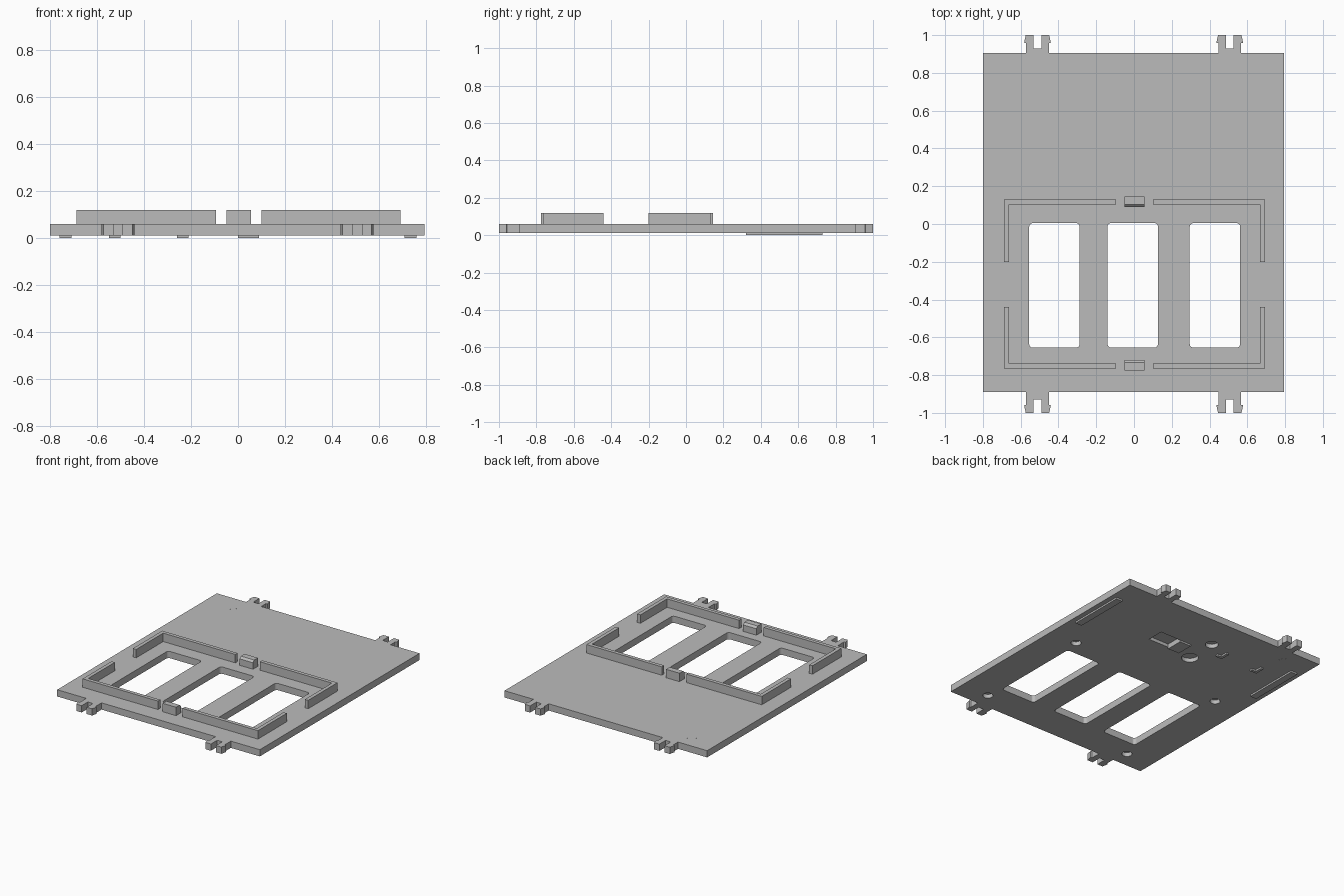
import bpy, bmesh
from math import cos, sin, pi

if "Cube" in bpy.data.objects:
    bpy.data.objects.remove(bpy.data.objects["Cube"])

grey = bpy.data.materials.new("plain grey")
grey.use_nodes = True
COLOUR = (0.5, 0.5, 0.5, 1)
grey.diffuse_color = COLOUR
grey.node_tree.nodes["Principled BSDF"].inputs["Base Color"].default_value = COLOUR

BOTTOM, TOP, RIM = 0.012, 0.06, 0.12


def prism(name, outline, z0, z1):
    """Extrude a flat outline from z0 up to z1."""
    bm = bmesh.new()
    face = bm.faces.new([bm.verts.new((x, y, z0)) for x, y in outline])
    up = bmesh.ops.extrude_face_region(bm, geom=[face])["geom"]
    bmesh.ops.translate(bm, vec=(0, 0, z1 - z0),
                        verts=[v for v in up if isinstance(v, bmesh.types.BMVert)])
    bmesh.ops.recalc_face_normals(bm, faces=bm.faces)
    mesh = bpy.data.meshes.new(name)
    bm.to_mesh(mesh)
    bm.free()
    mesh.materials.append(grey)
    ob = bpy.data.objects.new(name, mesh)
    bpy.context.collection.objects.link(ob)
    return ob


def rect(x0, x1, y0, y1):
    return [(x0, y0), (x1, y0), (x1, y1), (x0, y1)]


def circle(x, y, r, n=32):
    return [(x + r * cos(2 * pi * i / n), y + r * sin(2 * pi * i / n)) for i in range(n)]


def rounded(x0, x1, y0, y1, r, n=5):
    pts = []
    corners = [(x1 - r, y1 - r), (x0 + r, y1 - r), (x0 + r, y0 + r), (x1 - r, y0 + r)]
    for q, (cx, cy) in enumerate(corners):
        for i in range(n + 1):
            a = (q + i / n) * pi / 2
            pts.append((cx + r * cos(a), cy + r * sin(a)))
    return pts


# Base plate
plate = prism("base_plate", rect(-0.8, 0.795, -0.89, 0.905), BOTTOM, TOP)


def cut(name, outline, z0, z1):
    cutter = prism(name, outline, z0, z1)
    cutter.hide_render = True
    cutter.hide_viewport = True
    cutter.display_type = 'WIRE'
    mod = plate.modifiers.new(name, 'BOOLEAN')
    mod.operation = 'DIFFERENCE'
    mod.solver = 'EXACT'
    mod.object = cutter


# Three window openings
for i, x in enumerate((-0.555, -0.14, 0.295)):
    cut(f"window_cutter_{i}", rounded(x, x + 0.267, -0.655, 0.005, 0.02), -0.1, 0.2)

# Blind holes in the underside
holes = [(x, y, 0.033) for x in (-0.59, 0.58) for y in (-0.775, 0.11)]
holes += [(-0.105, 0.655, 0.042), (-0.105, 0.435, 0.055)]
for i, (x, y, r) in enumerate(holes):
    cut(f"hole_cutter_{i}", circle(x, y, r), -0.1, 0.04)

# Lever recess in the underside
cut("recess_cutter", rect(0.09, 0.25, 0.45, 0.57), -0.1, 0.035)

# Underside pads
prism("lever_pad", rect(0.0, 0.09, 0.45, 0.57), 0, BOTTOM)
for side, x in (("left", 0.71), ("right", -0.76)):
    prism(f"{side}_foot_rail", rect(x, x + 0.05, 0.32, 0.73), 0, BOTTOM)
for i, x in enumerate((-0.26, -0.55)):
    prism(f"corner_pad_{i}", [(x, 0.57), (x + 0.05, 0.57), (x + 0.05, 0.59),
                              (x + 0.02, 0.59), (x + 0.02, 0.64), (x, 0.64)], 0, BOTTOM)

# Flush round mark near the back corner
prism("round_mark", circle(-0.598, 0.79, 0.036), BOTTOM - 0.0004, TOP + 0.0004)

# L-shaped frame walls, one per corner
T = 0.026
for sx, side in ((1, "left"), (-1, "right")):
    for y, sy, gap, end in ((0.13, 1, "back", -0.2), (-0.765, -1, "front", -0.44)):
        xo = 0.0025 + sx * 0.69
        xi = 0.0025 + sx * 0.097
        prism(f"{gap}_{side}_wall", [
            (xi, y), (xo, y), (xo, end), (xo - sx * T, end),
            (xo - sx * T, y - sy * T), (xi, y - sy * T)], TOP, RIM)

# Centre latches with a sloped inner lip
for name, outer, s in (("back_latch", 0.145, 1), ("front_latch", -0.775, -1)):
    latch = prism(name, rect(-0.05, 0.055, outer - 0.055, outer)
                  if s > 0 else rect(-0.05, 0.055, outer, outer + 0.055), TOP, RIM)
    bm = bmesh.new()
    bm.from_mesh(latch.data)
    inner = outer - s * 0.055
    edges = [e for e in bm.edges
             if all(abs(v.co.y - inner) < 1e-4 and v.co.z > 0.1 for v in e.verts)]
    bmesh.ops.bevel(bm, geom=edges, offset=0.014, segments=1, affect='EDGES')
    bm.to_mesh(latch.data)
    bm.free()

# Forked snap clips on the front and back edges
half = [(0.02, 0.93), (0.02, 1.0), (0.062, 1.0), (0.071, 0.96), (0.06, 0.957), (0.06, 0.9)]
fork = half + [(-x, y) for x, y in reversed(half)]
for side, cx in (("right", -0.511), ("left", 0.507)):
    prism(f"back_{side}_clip", [(cx + x, y) for x, y in fork], BOTTOM, TOP)
    prism(f"front_{side}_clip", [(cx + x, -y if y > 0.91 else -0.885) for x, y in fork],
          BOTTOM, TOP)
